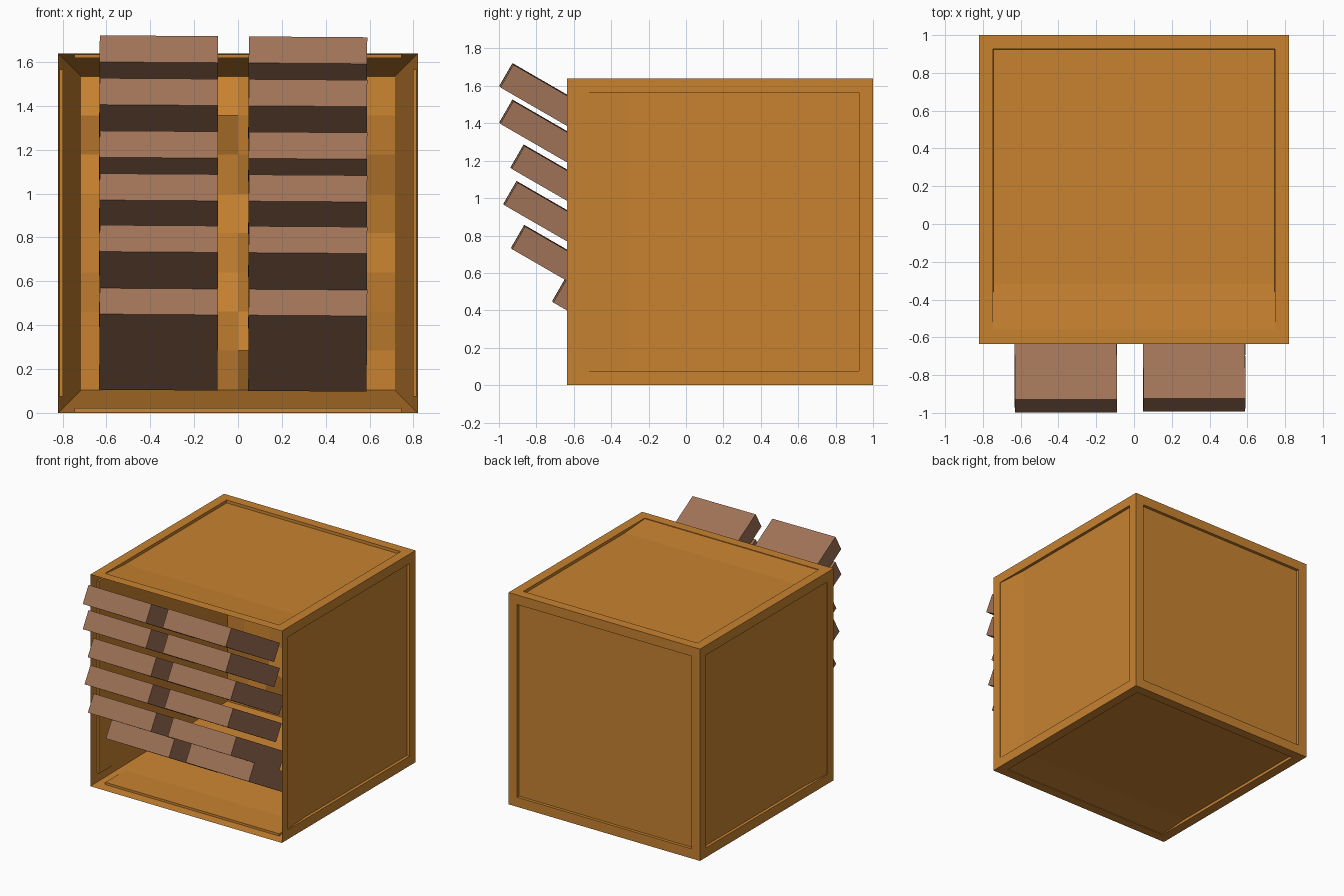
import bpy, bmesh, random
from math import radians, sin, cos
from mathutils import Vector, Matrix

if "Cube" in bpy.data.objects:
    bpy.data.objects.remove(bpy.data.objects["Cube"])

random.seed(4)


def material(name, rgb):
    m = bpy.data.materials.new(name)
    m.diffuse_color = (*rgb, 1)
    m.use_nodes = True
    m.node_tree.nodes["Principled BSDF"].inputs["Base Color"].default_value = m.diffuse_color
    return m


ORANGE = material("orange_wood", (0.58, 0.225, 0.03))
BROWN = material("brown_slab", (0.35, 0.17, 0.095))


def finish(bm, name, mat):
    bmesh.ops.recalc_face_normals(bm, faces=bm.faces)
    me = bpy.data.meshes.new(name)
    bm.to_mesh(me)
    bm.free()
    me.materials.append(mat)
    ob = bpy.data.objects.new(name, me)
    bpy.context.collection.objects.link(ob)
    return ob


HALF, HEIGHT, FRONT, BACK = 0.82, 1.64, -0.635, 1.0
FRAME, RECESS = 0.105, 0.022
INNER_Y = 0.89
MID = HEIGHT / 2

# Crate: box with recessed panels on five sides
bm = bmesh.new()
bmesh.ops.create_cube(bm, size=1, matrix=Matrix.Translation((0, (FRONT + BACK) / 2, MID))
                      @ Matrix.Diagonal((2 * HALF, BACK - FRONT, HEIGHT, 1)))
bm.normal_update()
front = min(bm.faces, key=lambda f: f.calc_center_median().y)
panels = [f for f in bm.faces if f is not front]
bmesh.ops.inset_individual(bm, faces=panels, thickness=FRAME, depth=0)
bmesh.ops.inset_individual(bm, faces=panels, thickness=0.001, depth=-RECESS)

# Open front: push the front face inwards so the inner walls taper
front = min(bm.faces, key=lambda f: f.calc_center_median().y)
inner = bmesh.ops.extrude_discrete_faces(bm, faces=[front])["faces"][0]
k = (HALF - FRAME) / HALF
for v in inner.verts:
    v.co = Vector((v.co.x * k, INNER_Y, MID + (v.co.z - MID) * k))
bmesh.ops.delete(bm, geom=[inner], context='FACES_ONLY')
finish(bm, "crate", ORANGE)

# Uneven inner back wall, eight cells each way
bm = bmesh.new()
r = HALF - FRAME
bmesh.ops.create_grid(bm, x_segments=8, y_segments=8, size=r,
                      matrix=Matrix.Translation((0, INNER_Y, MID)) @ Matrix.Rotation(radians(90), 4, 'X'))
for v in bm.verts:
    if not v.is_boundary:
        v.co.y -= random.choice((0, 0, 0.05, 0.1))
finish(bm, "inner_back_wall", ORANGE)

# Two columns of slanted slabs: (y, z) of each outer top edge
LENGTH, THICK, WIDTH, TILT = 0.69, 0.14, 0.54, radians(30)
ROWS = [(-0.928, 1.72), (-0.928, 1.525), (-0.868, 1.285),
        (-0.906, 1.09), (-0.865, 0.855), (-0.645, 0.57)]
along = Vector((0, cos(TILT), -sin(TILT)))
up = Vector((0, sin(TILT), cos(TILT)))
for side, x in (("left", -0.362), ("right", 0.318)):
    for i, (y, z) in enumerate(ROWS):
        drop = 0.005 if side == "right" else 0
        centre = Vector((x, y + drop, z - drop)) + along * LENGTH / 2 - up * THICK / 2
        bm = bmesh.new()
        bmesh.ops.create_cube(bm, size=1, matrix=Matrix.Diagonal((WIDTH, LENGTH, THICK, 1)))
        ob = finish(bm, f"{side}_slab_{i + 1}", BROWN)
        ob.location = centre
        ob.rotation_euler = (-TILT, radians(0.4), 0)
